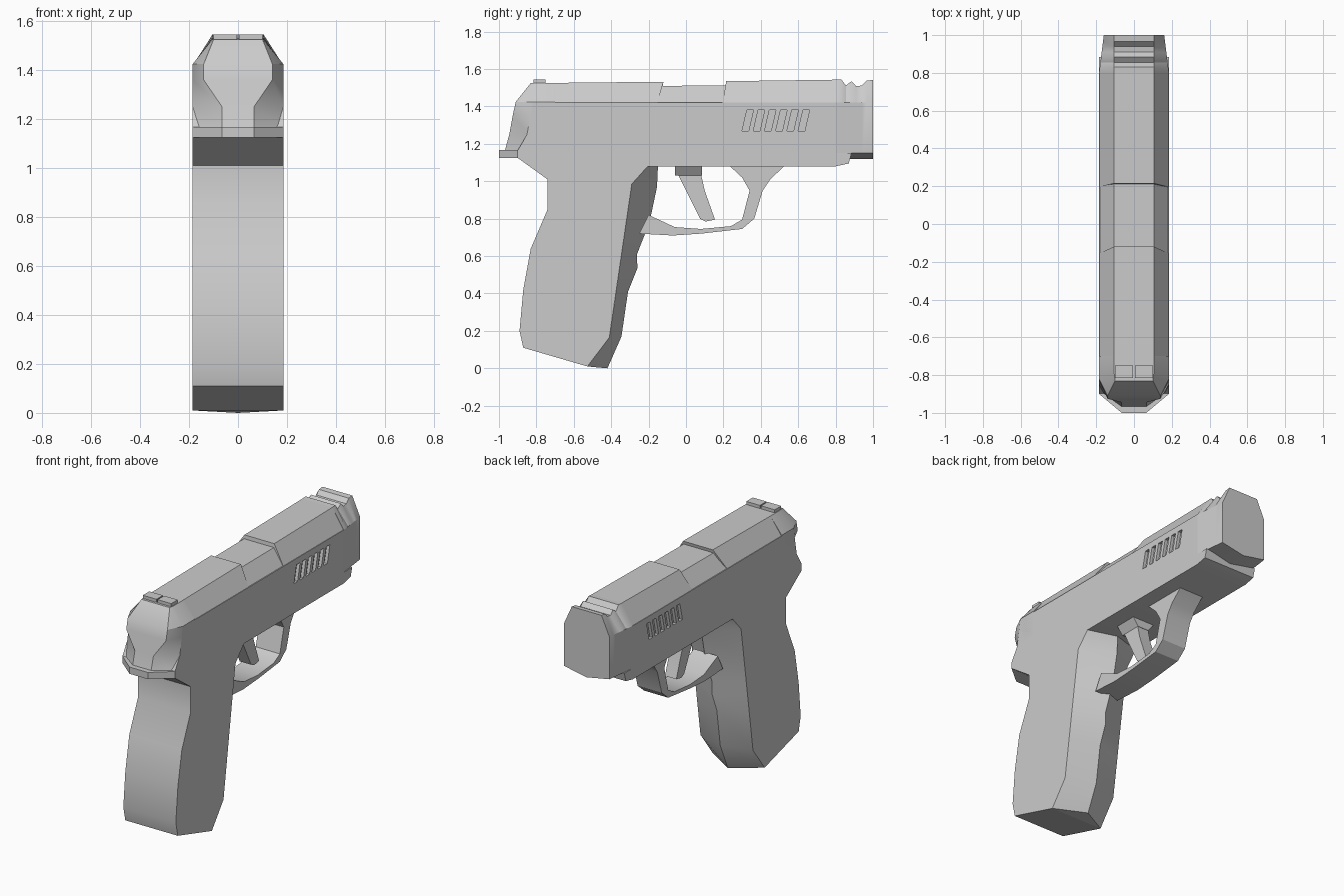
import bpy, bmesh, math

cube = bpy.data.objects.get("Cube")
if cube:
    bpy.data.objects.remove(cube, do_unlink=True)

grey = bpy.data.materials.new("plain grey")
grey.use_nodes = True
grey.diffuse_color = (0.6, 0.6, 0.6, 1)
grey.node_tree.nodes["Principled BSDF"].inputs["Base Color"].default_value = (0.6, 0.6, 0.6, 1)

W = 0.185  # half width of the body


def loft(name, *bodies):
    """Each body is a list of closed rings, bridged in order and capped."""
    bm = bmesh.new()
    for rings in bodies:
        rows = [[bm.verts.new(p) for p in ring] for ring in rings]
        n = len(rows[0])
        for a, b in zip(rows, rows[1:]):
            for i in range(n):
                j = (i + 1) % n
                bm.faces.new((a[i], a[j], b[j], b[i]))
        bm.faces.new(rows[0])
        bm.faces.new(rows[-1])
    bmesh.ops.recalc_face_normals(bm, faces=bm.faces)
    mesh = bpy.data.meshes.new(name)
    bm.to_mesh(mesh)
    bm.free()
    mesh.materials.append(grey)
    obj = bpy.data.objects.new(name, mesh)
    bpy.context.collection.objects.link(obj)
    return obj


def slab(profile, x0, x1):
    """Rings for a side profile of (y, z) points spanning x0 to x1."""
    return [[(x, y, z) for y, z in profile] for x in (x0, x1)]


def mirrored(half):
    """Close a half ring of (x, y, z) points across x = 0."""
    return half + [(-x, y, z) for x, y, z in reversed(half) if x]


# Frame and grip
frame = loft("frame_and_grip", slab([
    (-0.82, 1.42), (-0.83, 1.36), (-0.85, 1.25), (-0.9, 1.165), (-0.9, 1.125),
    (-0.74, 1.01), (-0.74, 0.85), (-0.83, 0.64), (-0.87, 0.42), (-0.89, 0.2),
    (-0.87, 0.11), (-0.527, 0.01), (-0.41, 0.165), (-0.29, 0.985), (-0.205, 1.08),
    (0.8, 1.08), (0.87, 1.095), (0.885, 1.15), (0.8, 1.15), (0.8, 1.42)], -W, W))

# Slanted grooves on both sides
slots = []
for side in (-1, 1):
    for i in range(6):
        y = 0.3 + 0.06 * i
        outline = [(y, 1.27), (y + 0.035, 1.27), (y + 0.065, 1.4), (y + 0.03, 1.4)]
        slots.append(slab(outline, side * 0.165, side * 0.21))
cutter = loft("groove_cutter", *slots)
cutter.hide_render = True
cut = frame.modifiers.new("grooves", 'BOOLEAN')
cut.operation, cut.solver, cut.object = 'DIFFERENCE', 'EXACT', cutter
bpy.context.view_layer.objects.active = frame
bpy.ops.object.modifier_apply(modifier=cut.name)
bpy.data.objects.remove(cutter, do_unlink=True)

# Ridged front of the grip: centre line and matching side edge
centre = [(-0.42, 0), (-0.345, 0.17), (-0.31, 0.41), (-0.26, 0.535),
          (-0.262, 0.61), (-0.195, 0.78), (-0.155, 0.97), (-0.15, 1.08)]
edge = [(-0.527, 0.01), (-0.41, 0.165), (-0.374, 0.41), (-0.356, 0.535),
        (-0.345, 0.61), (-0.32, 0.78), (-0.29, 0.985), (-0.205, 1.08)]
loft("grip_front", [[(-W, *e), (0, *c), (W, *e)] for c, e in zip(centre, edge)])

# Waisted rear end: height, side start, rear half width, rear end, side half width
rear = [(1.165, -0.88, 0.065, -0.968, W), (1.25, -0.85, 0.065, -0.945, W),
        (1.36, -0.83, 0.14, -0.925, W), (1.425, -0.82, 0.14, -0.91, W),
        (1.525, -0.79, 0.1, -0.83, 0.105)]
loft("slide_rear", [mirrored([(w, -0.7, z), (w, y, z), (xe, ye, z)])
                    for z, y, xe, ye, w in rear])

# Tail plate above the grip
loft("tail_plate", [mirrored([(W, -0.7, z), (W, -0.9, z), (0.065, -1, z)])
                    for z in (1.125, 1.168)])


# Chamfered slide top in three lengths with slanted joints
def top_section(y_top, y_low, z, w=W):
    return mirrored([(0.105, y_top, z), (w, y_low, 1.415), (w, y_low, 1.38)])


loft("slide_top_rear", [top_section(-0.79, -0.8, 1.525), top_section(-0.12, -0.155, 1.532)])
loft("slide_port", [top_section(-0.15, -0.18, 1.51, 0.183), top_section(0.24, 0.22, 1.512, 0.183)])
loft("slide_top_front", [top_section(0.215, 0.195, 1.535), top_section(0.8, 0.8, 1.543)])

# Tapered muzzle with a scalloped top
ridges = [(0.8, 1.543), (0.83, 1.545), (0.855, 1.512), (0.885, 1.535), (0.91, 1.508),
          (0.94, 1.512), (0.965, 1.538), (1, 1.542)]
rings = []
for y, z in ridges:
    w = W - 0.125 * (y - 0.8)
    rings.append(mirrored([(0, y, 1.12), (w, y, 1.15), (w, y, 1.42), (0.105, y, z)]))
loft("muzzle", rings)

# Trigger guard
outer = [(-0.25, 0.72), (-0.07, 0.71), (0.08, 0.72), (0.3, 0.745),
         (0.365, 0.8), (0.41, 0.95), (0.45, 1.01), (0.53, 1.085)]
inner = [(-0.2, 0.82), (-0.06, 0.755), (0.08, 0.745), (0.24, 0.76),
         (0.3, 0.795), (0.34, 0.95), (0.3, 1.02), (0.23, 1.085)]
loft("trigger_guard", slab(outer + inner[::-1], -0.085, 0.085))

# Trigger and its tapered mount
loft("trigger", slab([(-0.045, 1.04), (0.075, 0.8), (0.105, 0.785), (0.155, 0.795),
                      (0.1, 0.95), (0.08, 1.04)], -0.04, 0.04))
loft("trigger_mount", [mirrored([(w, -0.06, z), (w, 0.085, z)])
                       for w, z in ((0.04, 1.03), (0.08, 1.085))])

# Split rear sight
sight = [(-0.815, 1.515), (-0.75, 1.515), (-0.75, 1.545), (-0.815, 1.545)]
loft("rear_sight", slab(sight, -0.1, -0.004), slab(sight, 0.004, 0.1))

for obj in bpy.context.scene.objects:
    obj.select_set(obj.type == 'MESH')
bpy.ops.object.shade_smooth_by_angle(angle=math.radians(30))
